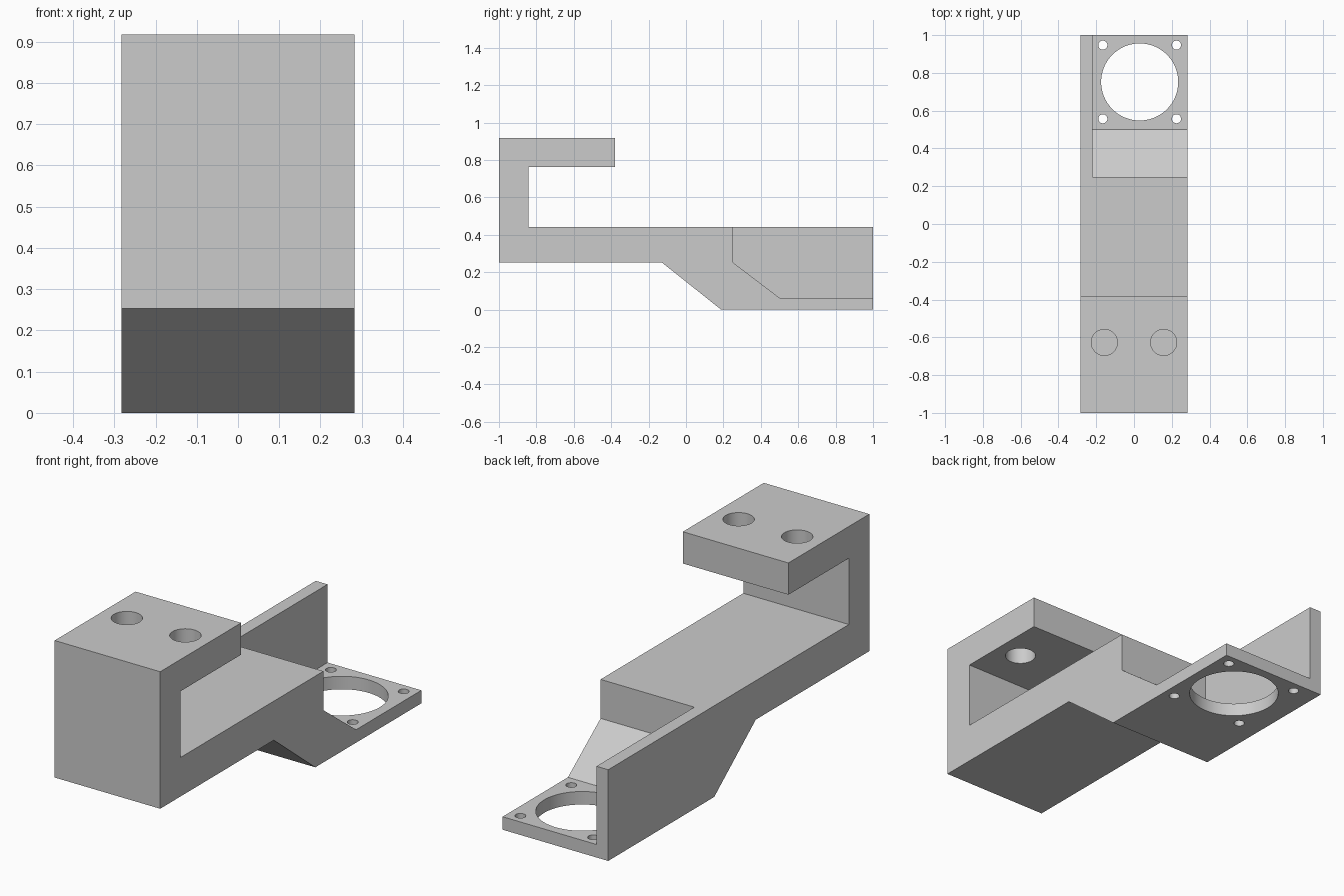
import bpy
import bmesh

default = bpy.data.objects.get("Cube")
if default:
    bpy.data.objects.remove(default, do_unlink=True)

HALF_WIDTH = 0.283
WALL = 0.063

grey = bpy.data.materials.new("light_grey")
grey.use_nodes = True
grey.diffuse_color = (0.6, 0.6, 0.6, 1)
grey.node_tree.nodes["Principled BSDF"].inputs["Base Color"].default_value = (0.6, 0.6, 0.6, 1)


def extrude_profile(name, points, x0, x1):
    """Solid made from a side (y, z) outline extruded along x."""
    bm = bmesh.new()
    face = bm.faces.new([bm.verts.new((x0, y, z)) for y, z in points])
    ext = bmesh.ops.extrude_face_region(bm, geom=[face])
    verts = [g for g in ext["geom"] if isinstance(g, bmesh.types.BMVert)]
    bmesh.ops.translate(bm, verts=verts, vec=(x1 - x0, 0, 0))
    bmesh.ops.recalc_face_normals(bm, faces=bm.faces)
    mesh = bpy.data.meshes.new(name)
    bm.to_mesh(mesh)
    bm.free()
    mesh.materials.append(grey)
    obj = bpy.data.objects.new(name, mesh)
    bpy.context.collection.objects.link(obj)
    return obj


def drill(name, x, y, z, radius, depth, sides):
    bpy.ops.mesh.primitive_cylinder_add(vertices=sides, radius=radius, depth=depth,
                                        location=(x, y, z))
    obj = bpy.context.object
    obj.name = name
    obj.data.materials.append(grey)
    return obj


# Main body: hooked clamp at the front, beam, sloped drop to the fan plate
bracket = extrude_profile("mounting_bracket", [
    (-1, 0.253), (-0.13, 0.253), (0.188, 0), (1, 0), (1, 0.442),
    (-0.843, 0.442), (-0.843, 0.763), (-0.38, 0.763), (-0.38, 0.917), (-1, 0.917),
], -HALF_WIDTH, HALF_WIDTH)

# Pocket that leaves the side wall and the thin plate
cutters = [extrude_profile("pocket_cutter", [
    (0.25, 0.6), (0.25, 0.253), (0.5, 0.063), (1.2, 0.063), (1.2, 0.6),
], -HALF_WIDTH + WALL, HALF_WIDTH + 0.1)]

# Fan opening and its four screw holes
fan_x, fan_y = 0.03, 0.752
cutters.append(drill("fan_opening_cutter", fan_x, fan_y, 0.03, 0.204, 0.2, 96))
for sx in (-1, 1):
    for sy in (-1, 1):
        cutters.append(drill("screw_hole_cutter", fan_x + sx * 0.195, fan_y + sy * 0.195,
                             0.03, 0.024, 0.2, 32))

# Two bolt holes through the top of the clamp
for sx in (-1, 1):
    cutters.append(drill("bolt_hole_cutter", sx * 0.157, -0.627, 0.84, 0.069, 0.3, 48))

for cutter in cutters:
    mod = bracket.modifiers.new(cutter.name, "BOOLEAN")
    mod.operation = "DIFFERENCE"
    mod.solver = "EXACT"
    mod.object = cutter

# Bake the cuts, then drop the cutters
bpy.ops.object.select_all(action="DESELECT")
bpy.context.view_layer.objects.active = bracket
bracket.select_set(True)
for mod in list(bracket.modifiers):
    bpy.ops.object.modifier_apply(modifier=mod.name)
for cutter in cutters:
    bpy.data.objects.remove(cutter, do_unlink=True)

bpy.ops.object.shade_smooth_by_angle(angle=0.5)
